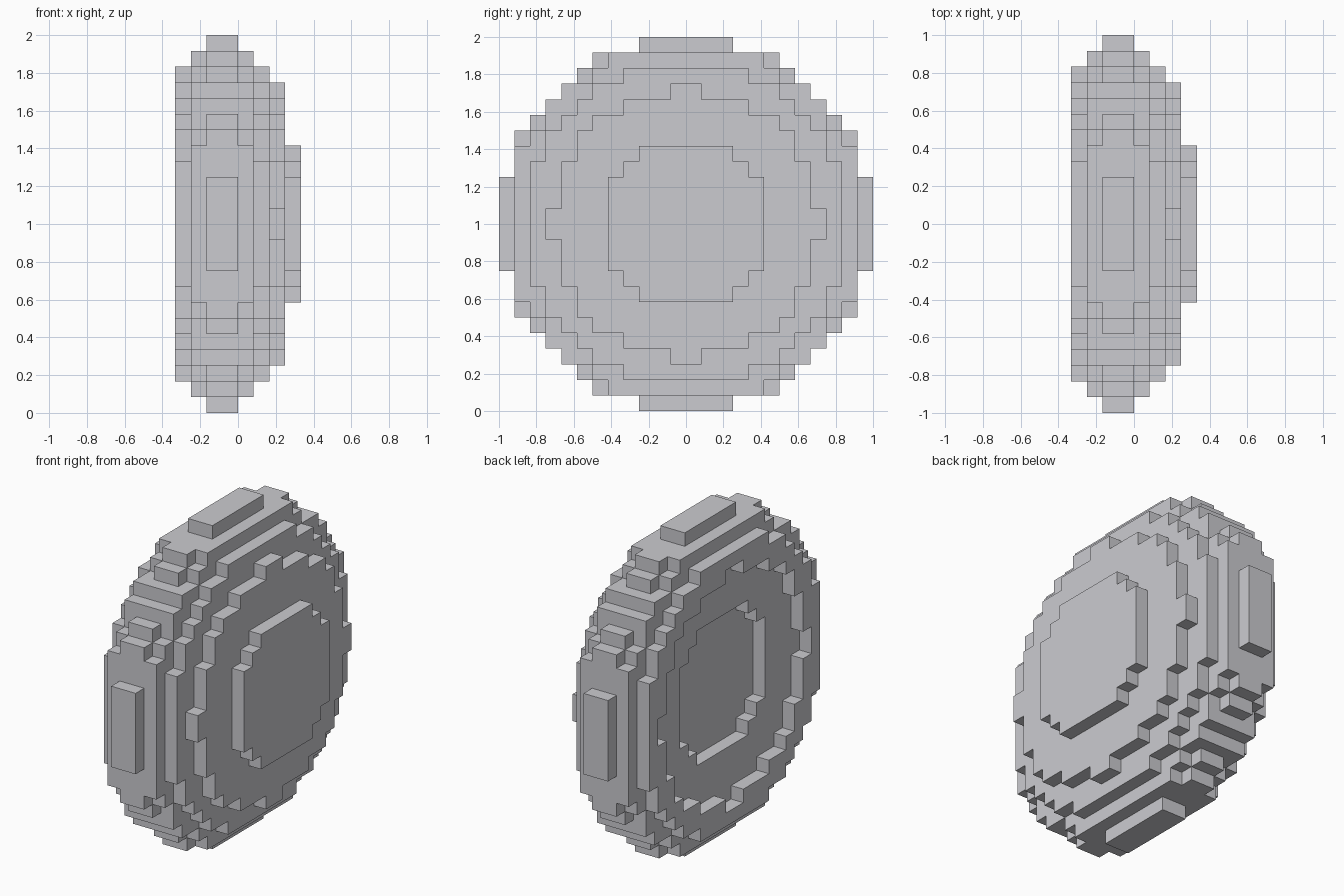
import bpy
import bmesh
from mathutils import Vector

cube = bpy.data.objects.get("Cube")
if cube:
    bpy.data.objects.remove(cube, do_unlink=True)

UNIT = 1 / 12          # edge of one block
RADIUS, BULGE = 12, 5  # lens size in blocks, across and through
THICKNESS = 6          # the hollow back repeats the domed front this far behind


def in_lens(cell, centre_x):
    x, y, z = (c + 0.5 for c in cell)
    return ((x - centre_x) / BULGE) ** 2 + (y * y + z * z) / RADIUS ** 2 < 1


def solid(cell):
    return cell[0] >= -4 and in_lens(cell, -1) and not in_lens(cell, -1 - THICKNESS)


# Blocks of the domed disc with its stepped hollow back
span = range(-RADIUS, RADIUS)
cells = {(x, y, z) for x in range(-4, 4) for y in span for z in span
         if solid((x, y, z))}

# Skin: one square wherever a block meets open air
bm = bmesh.new()
corners = {}


def corner(p):
    key = tuple(round(c) for c in p)
    if key not in corners:
        corners[key] = bm.verts.new(Vector(key) * UNIT + Vector((0, 0, 1)))
    return corners[key]


for cell in sorted(cells):
    for axis in range(3):
        for side in (0, 1):
            step = Vector((0, 0, 0))
            step[axis] = 1
            neighbour = Vector(cell) + step * (2 * side - 1)
            if tuple(int(c) for c in neighbour) in cells:
                continue
            u, v = Vector((0, 0, 0)), Vector((0, 0, 0))
            u[(axis + 1) % 3] = 1
            v[(axis + 2) % 3] = 1
            base = Vector(cell) + step * side
            ring = [base, base + u, base + u + v, base + v]
            if side == 0:
                ring.reverse()
            bm.faces.new([corner(p) for p in ring])

mesh = bpy.data.meshes.new("round_shield")
bm.to_mesh(mesh)
bm.free()
shield = bpy.data.objects.new("round_shield", mesh)
bpy.context.collection.objects.link(shield)

# Plain grey
grey = bpy.data.materials.new("light_grey")
grey.use_nodes = True
colour = (0.6, 0.6, 0.63, 1)
grey.diffuse_color = colour
grey.node_tree.nodes["Principled BSDF"].inputs["Base Color"].default_value = colour
mesh.materials.append(grey)
